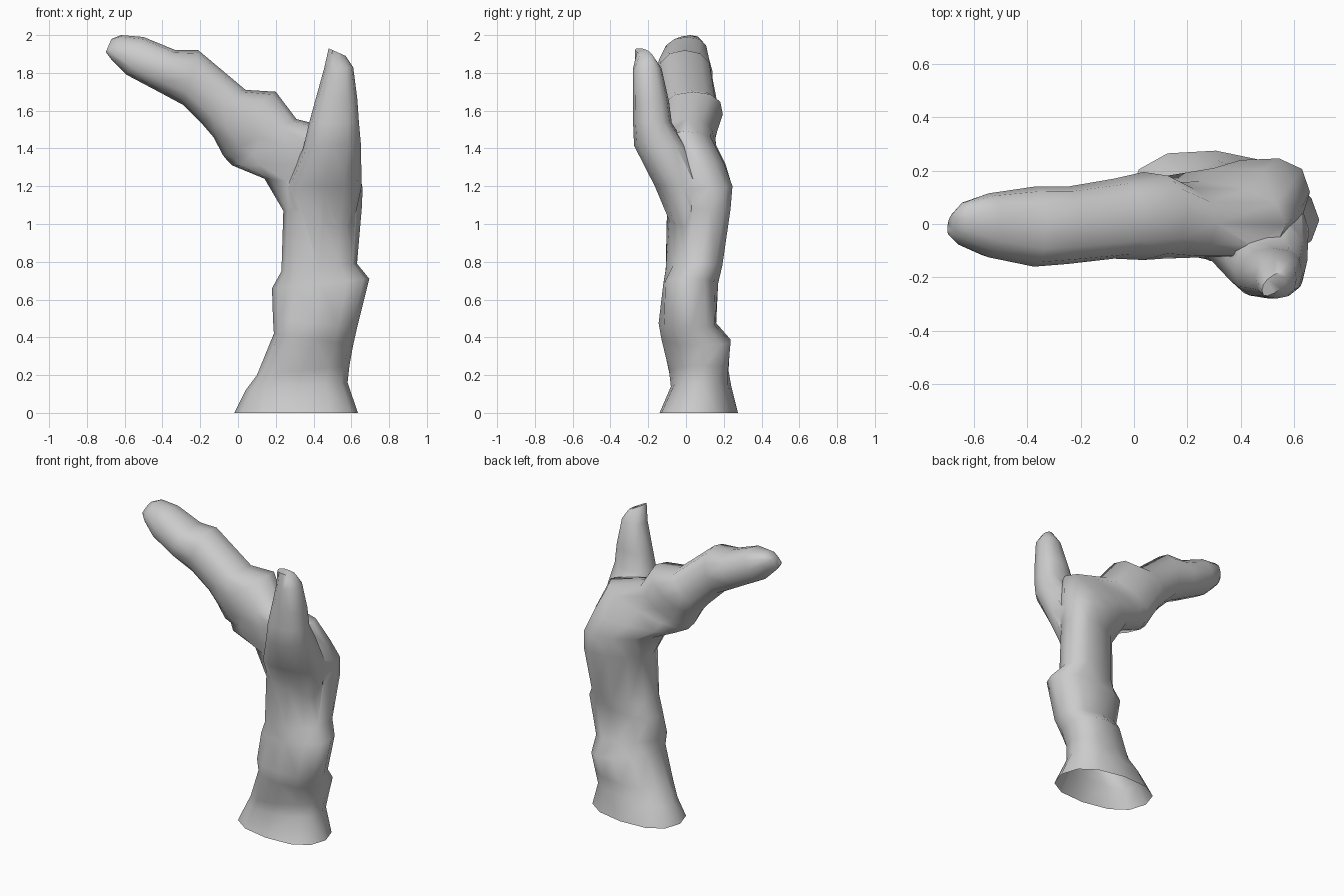
import bpy, bmesh, math

if "Cube" in bpy.data.objects:
    bpy.data.objects.remove(bpy.data.objects["Cube"])

SIDES = 12


def loft(name, rings):
    """Skin rings given as (left x, left z, right x, right z, front y, back y, skew)."""
    bm = bmesh.new()
    loops = []
    for xl, zl, xr, zr, y0, y1, skew in rings:
        loop = []
        for i in range(SIDES):
            a = 2 * math.pi * i / SIDES
            u, v = math.cos(a), math.sin(a)
            # slightly squared ellipse
            u = math.copysign(abs(u) ** 0.85, u)
            v = math.copysign(abs(v) ** 0.85, v)
            t = (u + 1) / 2
            y = (y0 + y1) / 2 + v * (y1 - y0) / 2 + skew * u
            loop.append(bm.verts.new((xl + (xr - xl) * t, y, zl + (zr - zl) * t)))
        loops.append(loop)
    for a, b in zip(loops, loops[1:]):
        for i in range(SIDES):
            j = (i + 1) % SIDES
            bm.faces.new((a[i], a[j], b[j], b[i]))
    bm.faces.new(loops[0][::-1])
    bm.faces.new(loops[-1])
    bmesh.ops.triangulate(bm, faces=bm.faces[:])
    bmesh.ops.recalc_face_normals(bm, faces=bm.faces[:])
    me = bpy.data.meshes.new(name)
    bm.to_mesh(me)
    bm.free()
    ob = bpy.data.objects.new(name, me)
    bpy.context.collection.objects.link(ob)
    return ob


# Trunk that bends over into the long left branch
trunk = loft("dead_tree_trunk", [
    (-.02, 0, .635, 0, -.14, .275, -.025),
    (.04, .12, .58, .16, -.08, .24, 0),
    (.10, .20, .59, .25, -.09, .225, .03),
    (.19, .42, .61, .36, -.13, .235, .04),
    (.185, .50, .63, .45, -.145, .16, .02),
    (.18, .66, .695, .71, -.12, .17, -.01),
    (.23, .75, .63, .79, -.105, .19, .035),
    (.24, 1.07, .655, 1.08, -.085, .22, .06),
    (.14, 1.24, .66, 1.19, -.09, .24, .045),
    (-.03, 1.31, .63, 1.32, -.12, .21, .02),
    (-.06, 1.34, .57, 1.49, -.125, .16, -.02),
    (-.08, 1.365, .31, 1.555, -.13, .155, -.01),
    (-.13, 1.46, .20, 1.70, -.135, .195, .01),
    (-.19, 1.53, .04, 1.71, -.13, .17, 0),
    (-.29, 1.63, -.21, 1.92, -.15, .14, 0),
    (-.42, 1.70, -.33, 1.92, -.16, .14, 0),
    (-.59, 1.79, -.50, 1.99, -.125, .115, .01),
    (-.67, 1.87, -.62, 2.0, -.075, .08, .02),
    (-.70, 1.91, -.67, 1.98, -.035, .035, .02),
])

# Upright broken stub at the front right, blending into the trunk
stub = loft("broken_stub", [
    (.27, .95, .60, .95, -.06, .12, .02),
    (.25, 1.20, .655, 1.20, -.165, .10, .015),
    (.345, 1.40, .65, 1.43, -.275, .0, 0),
    (.375, 1.53, .64, 1.54, -.28, -.075, 0),
    (.405, 1.64, .632, 1.66, -.28, -.09, 0),
    (.455, 1.82, .61, 1.83, -.28, -.13, 0),
    (.48, 1.93, .57, 1.89, -.26, -.19, .025),
])

# Merge stub into trunk
mod = trunk.modifiers.new("merge", 'BOOLEAN')
mod.operation = 'UNION'
mod.solver = 'EXACT'
mod.object = stub
bpy.context.view_layer.objects.active = trunk
trunk.select_set(True)
bpy.ops.object.modifier_apply(modifier=mod.name)
bpy.data.objects.remove(stub, do_unlink=True)

# Open underside
bm = bmesh.new()
bm.from_mesh(trunk.data)
base = [f for f in bm.faces if all(v.co.z < 1e-4 for v in f.verts)]
bmesh.ops.delete(bm, geom=base, context='FACES')
bm.to_mesh(trunk.data)
bm.free()

bpy.ops.object.shade_smooth_by_angle(angle=math.radians(60))
